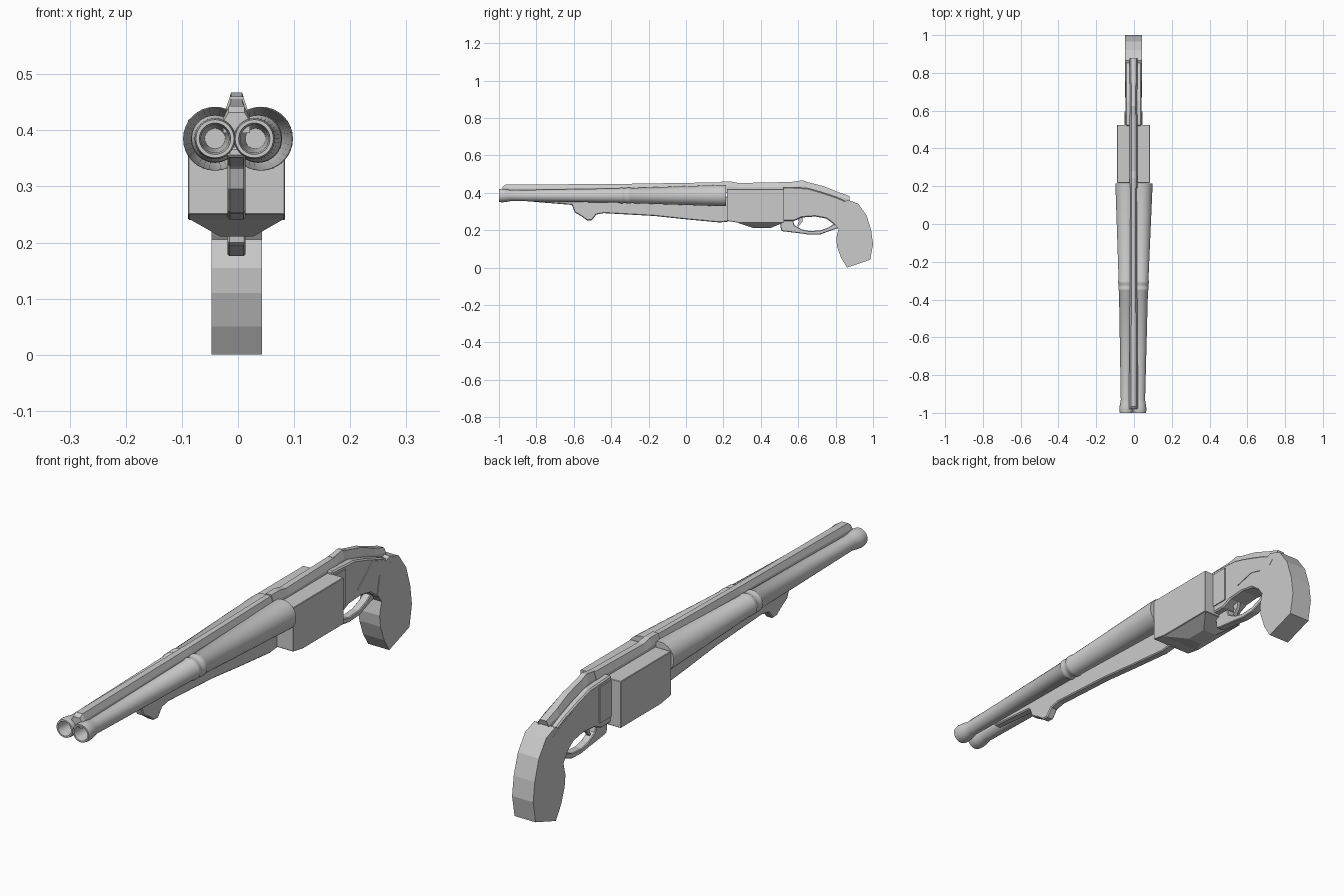
import bpy, bmesh, math

CX = -0.0025  # the body sits very slightly left of centre

grey = bpy.data.materials.new("gunmetal_grey")
grey.diffuse_color = (0.6, 0.6, 0.6, 1)


def finish(name, bm, smooth=False):
    bmesh.ops.recalc_face_normals(bm, faces=bm.faces)
    me = bpy.data.meshes.new(name)
    bm.to_mesh(me)
    bm.free()
    me.materials.append(grey)
    ob = bpy.data.objects.new(name, me)
    bpy.context.collection.objects.link(ob)
    if smooth:
        bpy.ops.object.select_all(action='DESELECT')
        ob.select_set(True)
        bpy.context.view_layer.objects.active = ob
        bpy.ops.object.shade_smooth_by_angle(angle=math.radians(35))
    return ob


def bridge(bm, rings, cap=True):
    n = len(rings[0])
    for a, b in zip(rings, rings[1:]):
        for i in range(n):
            j = (i + 1) % n
            bm.faces.new((a[i], a[j], b[j], b[i]))
    if cap:
        bm.faces.new(rings[0])
        bm.faces.new(rings[-1])


def prism(name, pts, half, bevel=0):
    """Side outline of (y, z) points given a thickness across x."""
    bm = bmesh.new()
    bridge(bm, [[bm.verts.new((CX + s * half, y, z)) for y, z in pts] for s in (-1, 1)])
    ob = finish(name, bm)
    if bevel:
        m = ob.modifiers.new("edge_bevel", 'BEVEL')
        m.width, m.segments, m.limit_method = bevel, 1, 'ANGLE'
        m.angle_limit = math.radians(60)
    return ob


def loft(name, stations):
    """Trapezoid sections: (y, bottom z, top z, bottom half width, top half width)."""
    bm = bmesh.new()
    rings = []
    for y, z0, z1, w0, w1 in stations:
        zm = z0 + (z1 - z0) * 0.55
        sec = [(-w0, z0), (w0, z0), (w0, zm), (w1, z1), (-w1, z1), (-w0, zm)]
        rings.append([bm.verts.new((CX + x, y, z)) for x, z in sec])
    bridge(bm, rings)
    return finish(name, bm)


def barrel(name, x_muzzle, x_rear):
    # outer wall from breech to muzzle, then back down the bore
    prof = [(0.215, 0.046), (0.215, 0.057), (0.195, 0.057), (-0.295, 0.0405),
            (-0.30, 0.043), (-0.315, 0.043), (-0.32, 0.040), (-0.335, 0.040),
            (-0.34, 0.042), (-0.35, 0.042), (-0.355, 0.0385), (-0.93, 0.029),
            (-0.945, 0.031), (-0.965, 0.035), (-0.985, 0.0365), (-1.0, 0.034),
            (-1.0, 0.028), (-0.985, 0.025), (-0.80, 0.018)]
    bm = bmesh.new()
    n, rings = 32, []
    for y, r in prof:
        cx = x_muzzle + (x_rear - x_muzzle) * (y + 1) / 1.215
        rings.append([bm.verts.new((cx + r * math.cos(2 * math.pi * i / n), y,
                                    0.385 + r * math.sin(2 * math.pi * i / n)))
                      for i in range(n)])
    bridge(bm, rings)
    finish(name, bm, True)


# Twin barrels
barrel("left_barrel", -0.041, -0.041)
barrel("right_barrel", 0.029, 0.041)

# Sighting rib along the barrels and over the receiver
loft("barrel_rib", [(-0.98, 0.395, 0.432, 0.024, 0.014), (-0.965, 0.395, 0.443, 0.024, 0.014),
                    (-0.3, 0.40, 0.448, 0.019, 0.011), (0.2, 0.405, 0.456, 0.017, 0.010)])
loft("receiver_rib", [(0.19, 0.40, 0.460, 0.021, 0.012), (0.24, 0.40, 0.460, 0.021, 0.012),
                      (0.28, 0.40, 0.452, 0.021, 0.012), (0.58, 0.40, 0.458, 0.021, 0.012)])

# Rear sight and strap curving down to the grip
loft("top_strap", [(0.57, 0.40, 0.459, 0.019, 0.010), (0.625, 0.40, 0.467, 0.019, 0.010),
                   (0.65, 0.39, 0.457, 0.019, 0.010), (0.74, 0.37, 0.434, 0.020, 0.012),
                   (0.81, 0.35, 0.405, 0.022, 0.014), (0.875, 0.345, 0.382, 0.022, 0.014),
                   (0.865, 0.335, 0.352, 0.022, 0.014)])

# Slim fore-end below the barrels with a finger hook
prism("fore_end", [(-0.82, 0.37), (-0.82, 0.352), (-0.61, 0.335), (-0.595, 0.295),
                   (-0.56, 0.275), (-0.53, 0.253), (-0.505, 0.252), (-0.48, 0.283),
                   (-0.44, 0.291), (-0.17, 0.276), (0.0, 0.258), (0.18, 0.241),
                   (0.23, 0.246), (0.23, 0.38)], 0.016, 0.004)

# Receiver block with tapered belly
prism("receiver_block", [(0.218, 0.25), (0.218, 0.42), (0.525, 0.42), (0.525, 0.24),
                         (0.28, 0.24)], 0.0865, 0.002)
bm = bmesh.new()
bridge(bm, [[bm.verts.new((CX + sx * w, y, z)) for sx, y in
             ((-1, y0), (1, y0), (1, y1), (-1, y1))]
            for w, y0, y1, z in ((0.0845, 0.27, 0.525, 0.242), (0.03, 0.36, 0.45, 0.211))])
finish("receiver_belly", bm)

# Frame behind the receiver
prism("frame", [(0.52, 0.25), (0.58, 0.25), (0.62, 0.268), (0.69, 0.273), (0.75, 0.262),
                (0.80, 0.225), (0.84, 0.21), (0.90, 0.30), (0.86, 0.352), (0.81, 0.375),
                (0.72, 0.405), (0.65, 0.425), (0.52, 0.432)], 0.043, 0.005)
prism("frame_side_plate", [(0.525, 0.275), (0.595, 0.275), (0.595, 0.415), (0.525, 0.415)], 0.047)
prism("grip_side_plate", [(0.67, 0.305), (0.75, 0.325), (0.85, 0.30), (0.88, 0.33),
                          (0.82, 0.362), (0.76, 0.382)], 0.0455)

# Pistol grip
prism("grip", [(0.79, 0.24), (0.815, 0.205), (0.803, 0.155), (0.808, 0.11), (0.83, 0.05),
               (0.862, 0.0), (0.985, 0.042), (1.0, 0.125), (0.99, 0.20), (0.965, 0.28),
               (0.92, 0.342), (0.865, 0.362), (0.81, 0.335)], 0.045)

# Trigger guard and trigger
prism("trigger_guard", [(0.50, 0.26), (0.508, 0.20), (0.52, 0.194), (0.62, 0.182),
                        (0.66, 0.176), (0.72, 0.178), (0.78, 0.20), (0.825, 0.215),
                        (0.80, 0.24), (0.765, 0.216), (0.72, 0.199), (0.66, 0.195),
                        (0.62, 0.204), (0.58, 0.226), (0.57, 0.26)], 0.016, 0.003)
prism("trigger", [(0.585, 0.28), (0.625, 0.28), (0.622, 0.245), (0.60, 0.218),
                  (0.595, 0.222), (0.603, 0.245)], 0.007)
